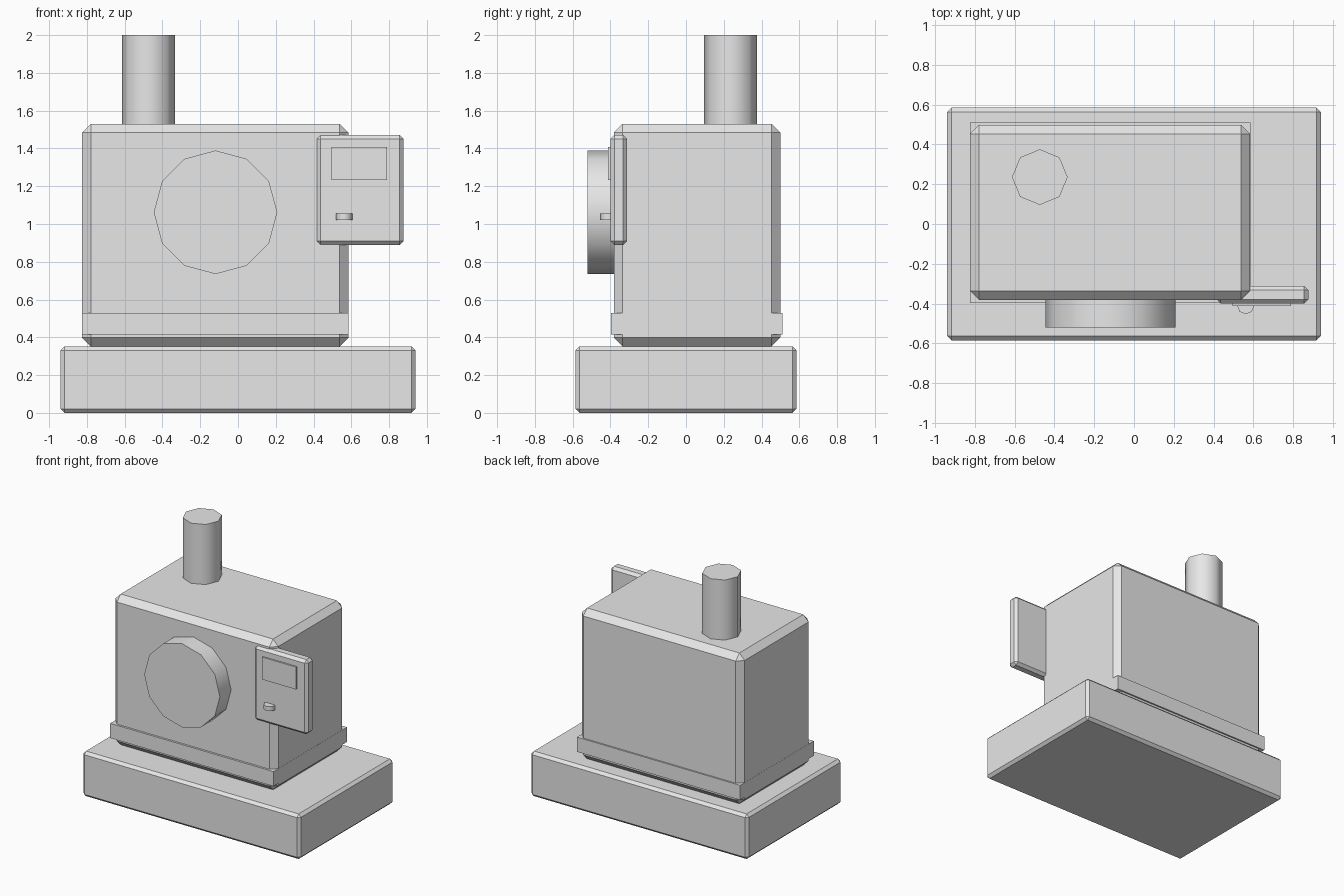
import bpy
from math import radians
from mathutils import Vector

cube = bpy.data.objects.get("Cube")
if cube:
    bpy.data.objects.remove(cube, do_unlink=True)

# Single plain grey finish
GREY = (0.8, 0.8, 0.8, 1)
grey = bpy.data.materials.new("light_grey")
grey.use_nodes = True
grey.diffuse_color = GREY
grey.node_tree.nodes["Principled BSDF"].inputs["Base Color"].default_value = GREY


def box(name, low, high, bevel=0):
    """Box between two corners, with optional chamfered edges."""
    low, high = Vector(low), Vector(high)
    bpy.ops.mesh.primitive_cube_add(size=1, location=(low + high) / 2)
    ob = bpy.context.object
    ob.name = name
    ob.scale = high - low
    bpy.ops.object.transform_apply(location=False, rotation=False, scale=True)
    ob.data.materials.append(grey)
    if bevel:
        mod = ob.modifiers.new("chamfer", "BEVEL")
        mod.width = bevel
        mod.segments = 1
    return ob


def cylinder(name, sides, radius, depth, center, tilt=0):
    """Few-sided cylinder with a smooth wall and crisp caps."""
    bpy.ops.mesh.primitive_cylinder_add(vertices=sides, radius=radius, depth=depth,
                                        location=center, rotation=(radians(tilt), 0, 0))
    ob = bpy.context.object
    ob.name = name
    ob.data.materials.append(grey)
    bpy.ops.object.shade_smooth_by_angle(angle=radians(50))
    return ob


# Plinth, housing and the band around its foot
box("base", (-0.94, -0.585, 0), (0.94, 0.585, 0.352), 0.021)
box("housing", (-0.825, -0.382, 0.352), (0.584, 0.499, 1.53), 0.046)
box("foot_band", (-0.826, -0.398, 0.415), (0.585, 0.511, 0.53))

# Chimney on the roof and round door on the front
cylinder("chimney", 8, 0.14, 0.5, (-0.474, 0.236, 1.75))
cylinder("round_door", 12, 0.327, 0.16, (-0.119, -0.441, 1.062), 90)

# Control panel with screen and knob
box("control_panel", (0.415, -0.4, 0.888), (0.877, -0.312, 1.471), 0.021)
box("screen", (0.496, -0.412, 1.232), (0.789, -0.395, 1.407))
cylinder("knob", 8, 0.043, 0.035, (0.562, -0.411, 1.038))
